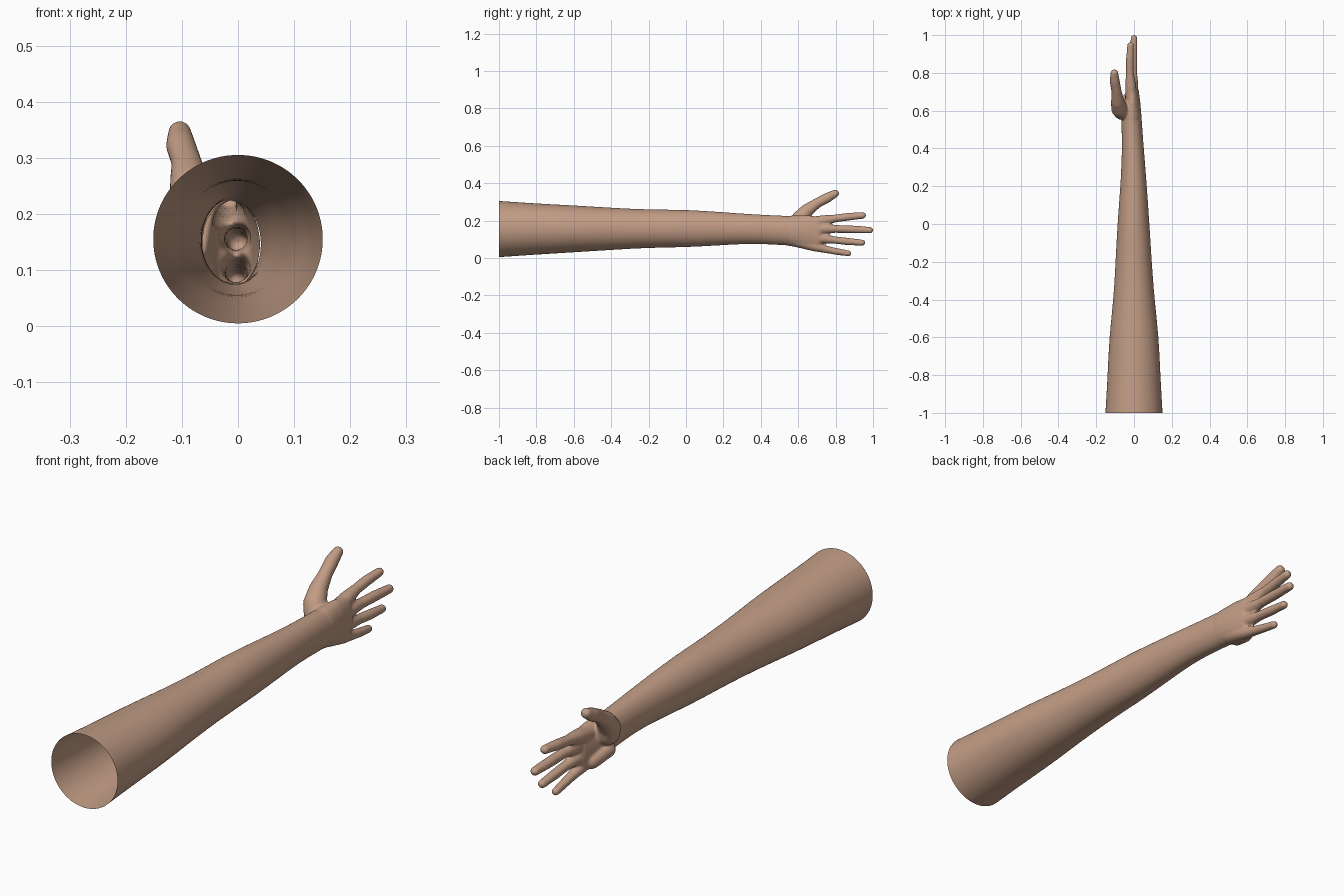
import bpy, bmesh, math
from mathutils import Vector

if "Cube" in bpy.data.objects:
    bpy.data.objects.remove(bpy.data.objects["Cube"])

skin = bpy.data.materials.new("warm skin")
skin.use_nodes = True
TONE = (0.54, 0.335, 0.235, 1)
skin.diffuse_color = TONE
skin.node_tree.nodes["Principled BSDF"].inputs["Base Color"].default_value = TONE


def make_object(name, mesh):
    mesh.materials.clear()
    mesh.materials.append(skin)
    mesh.shade_smooth()
    obj = bpy.data.objects.new(name, mesh)
    bpy.context.scene.collection.objects.link(obj)
    return obj


# Unit ball, copied along the finger and palm paths
ball = bmesh.new()
bmesh.ops.create_icosphere(ball, subdivisions=3, radius=1)
ball_points = [v.co.copy() for v in ball.verts]
ball_faces = [[v.index for v in f.verts] for f in ball.faces]
ball.free()
points, faces = [], []


def chain(path, step=0.01):
    """Overlapping ellipsoids along a path of (x, y, z, half width x, half height z)."""
    for a, b in zip(path, path[1:]):
        a, b = Vector(a), Vector(b)
        count = max(2, math.ceil((b - a).length / step))
        for i in range(count + 1):
            x, y, z, rx, rz = a.lerp(b, i / count)
            depth = min(rx, rz)
            start = len(points)
            points.extend((x + p.x * rx, y + p.y * depth, z + p.z * rz) for p in ball_points)
            faces.extend([start + k for k in face] for face in ball_faces)


# Arm: open hollow tube, sections of (y, centre x, centre z, half x, half z)
sections = [
    (-1.0, 0, .155, .152, .151), (-.8, 0, .155, .140, .137),
    (-.6, 0, .156, .132, .126), (-.4, 0, .156, .109, .113),
    (-.2, -.002, .157, .096, .102), (0, -.003, .158, .085, .101),
    (.2, -.002, .157, .070, .088), (.34, -.004, .156, .061, .079),
    (.45, -.008, .151, .056, .078), (.55, -.013, .146, .054, .079),
]
SIDES = 32
bm = bmesh.new()
rings = []
for y, cx, cz, rx, rz in sections:
    angles = [2 * math.pi * i / SIDES for i in range(SIDES)]
    rings.append([bm.verts.new((cx + rx * math.cos(t), y, cz + rz * math.sin(t)))
                  for t in angles])
for low, high in zip(rings, rings[1:]):
    for i in range(SIDES):
        j = (i + 1) % SIDES
        bm.faces.new((low[i], high[i], high[j], low[j]))
arm_mesh = bpy.data.meshes.new("arm")
bm.to_mesh(arm_mesh)
bm.free()
arm = make_object("arm", arm_mesh)
arm.modifiers.new("round", 'SUBSURF').levels = 2

# Hand: palm, thumb mound and fingers fused into one surface
chain([(-.013, .50, .147, .052, .074), (-.012, .57, .145, .052, .083),
       (-.010, .64, .138, .044, .092), (-.008, .70, .132, .034, .092)])
fingers = {
    "index": [(-.010, .60, .175, .034), (-.018, .73, .200, .029),
              (-.022, .80, .212, .021), (-.022, .87, .221, .021), (-.018, .945, .228, .018)],
    "middle": [(-.008, .60, .150, .034), (-.006, .73, .157, .029),
               (-.004, .80, .156, .021), (-.003, .89, .153, .021), (0, .983, .149, .018)],
    "ring": [(-.008, .60, .120, .034), (-.004, .72, .105, .027),
             (-.003, .79, .097, .020), (-.003, .86, .089, .020), (-.004, .942, .082, .017)],
    "little": [(-.010, .60, .090, .034), (-.008, .69, .062, .027),
               (-.008, .75, .046, .020), (-.010, .81, .034, .018), (-.014, .868, .025, .016)],
    "thumb": [(-.060, .60, .180, .050), (-.076, .61, .210, .045),
              (-.086, .645, .252, .036), (-.092, .70, .293, .027),
              (-.102, .755, .322, .027), (-.104, .798, .345, .021)],
    "palm_heel": [(-.050, .59, .105, .036), (-.032, .66, .080, .034)],
}
for path in fingers.values():
    chain([(x, y, z, r, r) for x, y, z, r in path])
hand_mesh = bpy.data.meshes.new("hand")
hand_mesh.from_pydata(points, [], faces)
hand = make_object("hand", hand_mesh)
fuse = hand.modifiers.new("fuse", 'REMESH')
fuse.mode = 'VOXEL'
fuse.voxel_size = 0.005
soften = hand.modifiers.new("soften", 'SMOOTH')
soften.factor = 0.5
soften.iterations = 8

# Bake the fused hand and open it where it meets the arm
bpy.context.view_layer.update()
graph = bpy.context.evaluated_depsgraph_get()
bm = bmesh.new()
bm.from_mesh(hand.evaluated_get(graph).to_mesh())
bpy.data.objects.remove(hand)
bmesh.ops.bisect_plane(bm, geom=bm.verts[:] + bm.edges[:] + bm.faces[:],
                       plane_co=(0, .53, 0), plane_no=(0, 1, 0), clear_inner=True)
open_mesh = bpy.data.meshes.new("open_hand")
bm.to_mesh(open_mesh)
bm.free()
make_object("hand", open_mesh)
